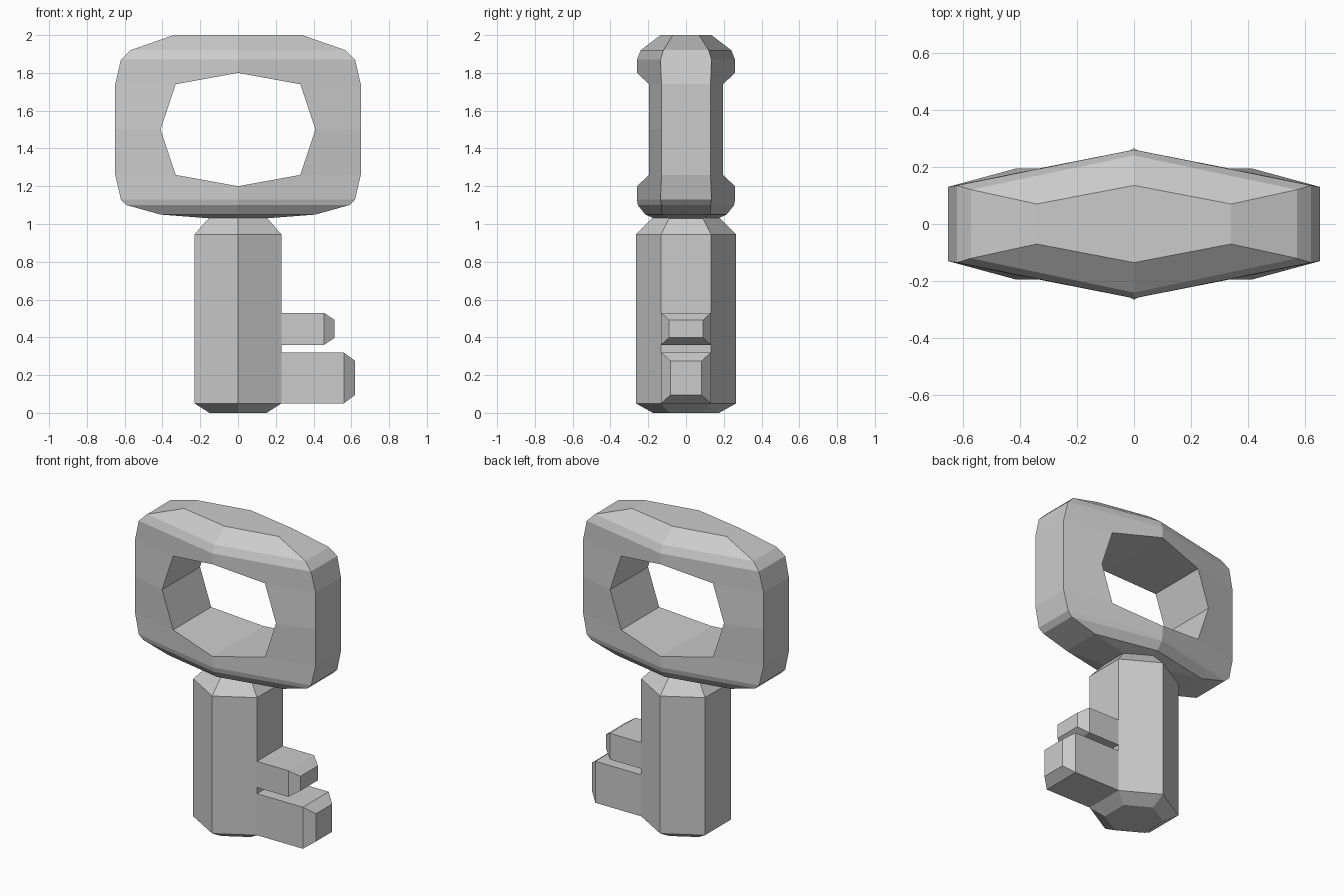
import bpy
import bmesh
from math import sin, cos, pi

cube = bpy.data.objects.get("Cube")
if cube:
    bpy.data.objects.remove(cube, do_unlink=True)

GREY = (0.6, 0.6, 0.6, 1)
grey = bpy.data.materials.new("light_grey_metal")
grey.use_nodes = True
grey.diffuse_color = GREY
grey.node_tree.nodes["Principled BSDF"].inputs["Base Color"].default_value = GREY


def finish(bm, name):
    """Turn a bmesh into a flat-shaded object."""
    bmesh.ops.remove_doubles(bm, verts=bm.verts, dist=0.0005)
    bmesh.ops.recalc_face_normals(bm, faces=bm.faces)
    mesh = bpy.data.meshes.new(name)
    bm.to_mesh(mesh)
    bm.free()
    mesh.materials.append(grey)
    obj = bpy.data.objects.new(name, mesh)
    bpy.context.collection.objects.link(obj)
    return obj


def loft(name, rings):
    """Skin a stack of rings and close both ends."""
    bm = bmesh.new()
    loops = [[bm.verts.new(p) for p in ring] for ring in rings]
    n = len(loops[0])
    for low, high in zip(loops, loops[1:]):
        for i in range(n):
            j = (i + 1) % n
            bm.faces.new((low[i], low[j], high[j], high[i]))
    bm.faces.new(loops[0])
    bm.faces.new(loops[-1])
    return finish(bm, name)


# Hexagonal shaft with bevelled ends
def hexagon(r, z):
    return [(r * sin(i * pi / 3), r * cos(i * pi / 3), z) for i in range(6)]


loft("shaft", [hexagon(0.175, 0), hexagon(0.265, 0.05),
               hexagon(0.265, 0.945), hexagon(0.175, 1.035)])


# Two teeth with tapered tips
def tooth(name, z, height, shoulder, tip, inset):
    def section(x, d):
        y, h = 0.1325 - d, height / 2 - d * 0.9
        return [(x, -y, z - h), (x, y, z - h), (x, y, z + h), (x, -y, z + h)]
    loft(name, [section(0.2, 0), section(shoulder, 0), section(tip, inset)])


tooth("lower_tooth", 0.185, 0.27, 0.56, 0.62, 0.05)
tooth("upper_tooth", 0.445, 0.17, 0.455, 0.512, 0.042)

# Ring-shaped handle: one quarter is built, then mirrored across x and y
MID = 1.5
bm = bmesh.new()


def face(*points):
    bm.faces.new([bm.verts.new(p) for p in points])


def wall(p, q):
    """Face running from the edge p-q straight back to the centre plane."""
    face(p, q, (q[0], 0, q[2]), (p[0], 0, p[2]))


for s in (1, -1):
    def pt(x, y, h):
        return (x, -y, MID + s * h)
    hole = [pt(0, 0.26, 0.3), pt(0.33, 0.195, 0.24), pt(0.41, 0.195, 0)]
    rim = [pt(0, 0.26, 0.37), pt(0.62, 0.135, 0.37),
           pt(0.65, 0.13, 0.24), pt(0.65, 0.13, 0)]
    face(hole[0], rim[0], rim[1], hole[1])
    face(hole[1], rim[1], rim[2])
    face(hole[1], rim[2], rim[3], hole[2])
    for p, q in ((hole[0], hole[1]), (hole[1], hole[2]),
                 (rim[1], rim[2]), (rim[2], rim[3])):
        wall(p, q)
    # Bevelled layers closing the top or bottom: height, width, depths
    if s > 0:
        layers = [(0.42, 0.57, 0.24, 0.12), (0.5, 0.34, 0.135, 0.07)]
    else:
        layers = [(0.4, 0.59, 0.255, 0.13), (0.45, 0.41, 0.215, 0.13),
                  (0.47, 0.15, 0.17, 0.09)]
    a, b = rim[0], rim[1]
    for h, x, mid_depth, end_depth in layers:
        c, d = pt(0, mid_depth, h), pt(x, end_depth, h)
        face(a, b, d, c)
        wall(b, d)
        a, b = c, d
    wall(a, b)

handle = finish(bm, "ring_handle")
mirror = handle.modifiers.new("mirror", 'MIRROR')
mirror.use_axis = (True, True, False)
mirror.use_clip = True
mirror.merge_threshold = 0.001
